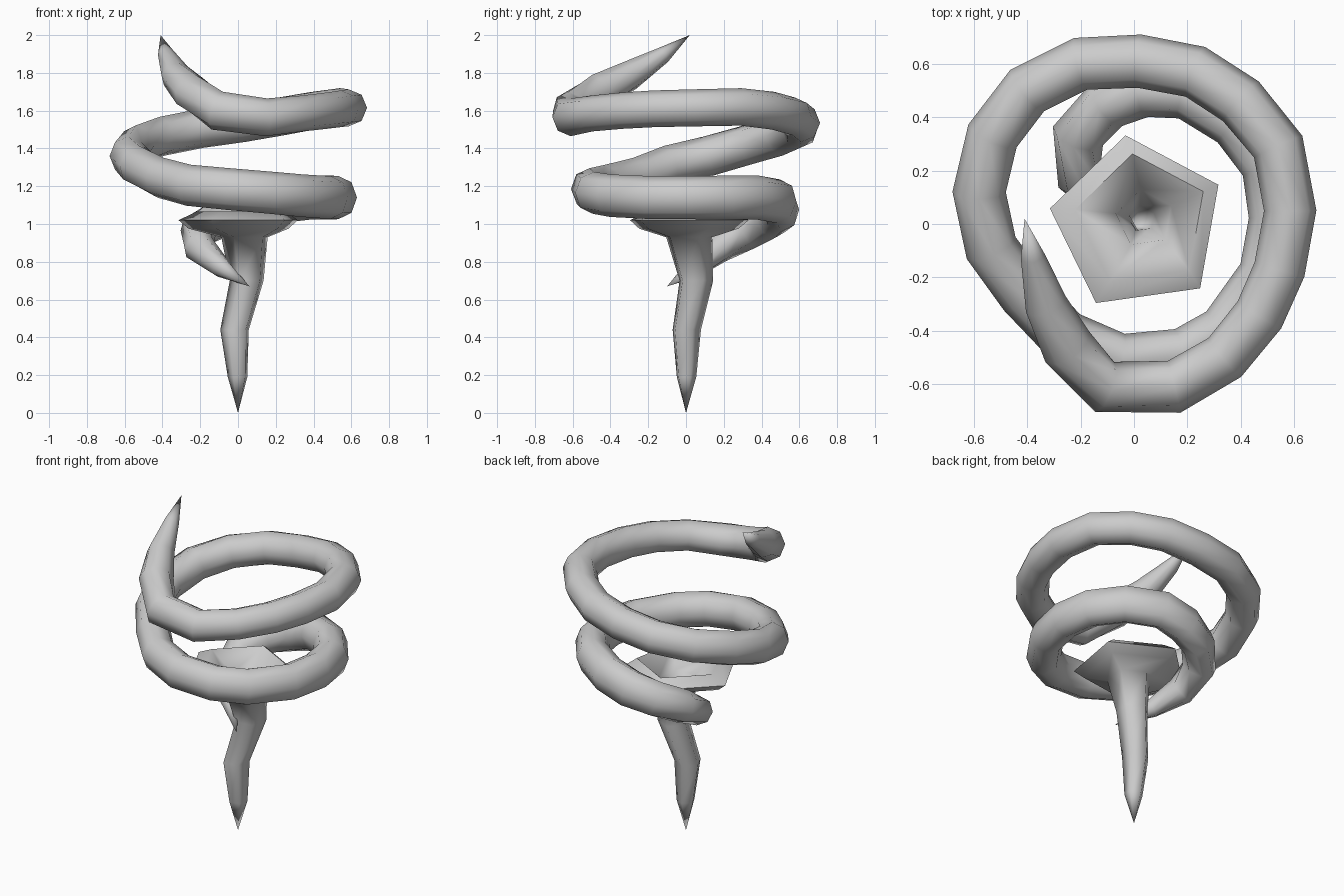
import bpy, bmesh, math
from mathutils import Vector

if "Cube" in bpy.data.objects:
    bpy.data.objects.remove(bpy.data.objects["Cube"])


def loft(name, rings, crease):
    """Skin a list of vertex rings (single-point rings become tips)."""
    bm = bmesh.new()
    vr = [[bm.verts.new(p) for p in ring] for ring in rings]
    for a, b in zip(vr, vr[1:]):
        n = max(len(a), len(b))
        for i in range(n):
            j = (i + 1) % n
            if len(a) == 1:
                bm.faces.new((a[0], b[j], b[i]))
            elif len(b) == 1:
                bm.faces.new((a[i], a[j], b[0]))
            else:
                bm.faces.new((a[i], a[j], b[j], b[i]))
    bmesh.ops.recalc_face_normals(bm, faces=bm.faces)
    me = bpy.data.meshes.new(name)
    bm.to_mesh(me)
    bm.free()
    ob = bpy.data.objects.new(name, me)
    bpy.context.collection.objects.link(ob)
    bpy.ops.object.select_all(action='DESELECT')
    ob.select_set(True)
    bpy.context.view_layer.objects.active = ob
    bpy.ops.object.shade_smooth_by_angle(angle=math.radians(crease))
    return ob


# Five-sided flared stem: (centre x, centre y, z, radius), outside then inside
profile = [
    (0, 0, 0, 0), (0, 0, .19, .055), (-.015, 0, .44, .08),
    (.05, .05, .70, .095), (.04, .01, .93, .13), (.015, 0, .975, .28),
    (.015, 0, 1.02, .335), (.03, .01, 1.065, .255), (.04, .02, .96, .11),
    (.03, .02, .74, .05), (0, 0, .45, 0)]
stem_rings = []
for x, y, z, r in profile:
    if r == 0:
        stem_rings.append([(x, y, z)])
    else:
        angles = [math.radians(26 + 72 * k) for k in range(5)]
        stem_rings.append([(x + r * math.cos(a), y + r * math.sin(a), z)
                           for a in angles])
loft("flared_stem", stem_rings, 75)

# Coil centre line, from the lower tip up to the top tip
path = [Vector(p) for p in [
    (.06, -.10, .67), (-.09, .05, .77), (-.205, .17, .875), (-.21, .33, .965),
    (-.10, .45, 1.03), (.04, .50, 1.075), (.20, .49, 1.12), (.38, .38, 1.14),
    (.50, .22, 1.14), (.53, .02, 1.14), (.49, -.19, 1.14), (.34, -.40, 1.15),
    (.18, -.49, 1.165), (-.05, -.51, 1.185), (-.26, -.42, 1.205),
    (-.41, -.26, 1.245), (-.535, -.09, 1.31), (-.58, .12, 1.36),
    (-.53, .33, 1.42), (-.40, .50, 1.465), (-.20, .60, 1.505),
    (.02, .61, 1.535), (.23, .57, 1.57), (.40, .46, 1.60),
    (.54, .29, 1.62), (.585, .05, 1.615), (.545, -.17, 1.61),
    (.47, -.34, 1.60), (.34, -.50, 1.585), (.15, -.61, 1.565),
    (-.11, -.61, 1.60), (-.25, -.46, 1.70), (-.33, -.30, 1.785),
    (-.38, -.12, 1.895), (-.41, .02, 2.0)]]
n = len(path)
radii = [.124 - .03 * i / (n - 6) for i in range(n)]
radii[:5] = [0, .055, .085, .10, .11]
radii[-6:] = [.10, .105, .10, .08, .045, 0]

# Eight-sided tapering coil
SIDES = 8
coil_rings = []
for i, (p, r) in enumerate(zip(path, radii)):
    if r == 0:
        coil_rings.append([p])
        continue
    t = (path[i + 1] - path[i - 1]).normalized()
    side = t.cross(Vector((0, 0, 1))).normalized()
    up = side.cross(t)
    ring = []
    for k in range(SIDES):
        a = math.tau * k / SIDES
        ring.append(p + side * min(r, .1) * math.cos(a) + up * r * math.sin(a))
    coil_rings.append(ring)
loft("spiral_coil", coil_rings, 60)
